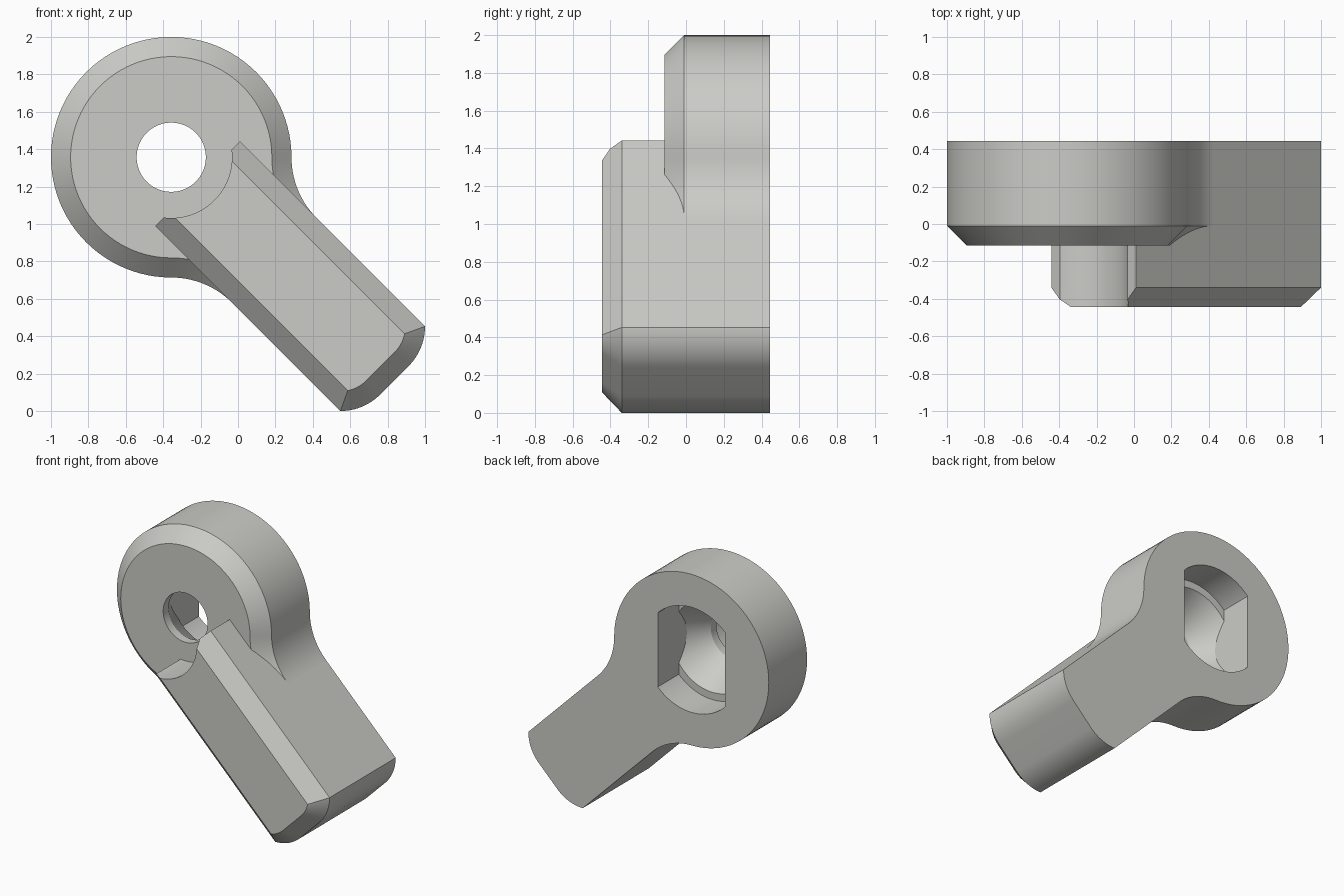
import bpy, bmesh, math

if "Cube" in bpy.data.objects:
    bpy.data.objects.remove(bpy.data.objects["Cube"])

CX, CZ = -0.357, 1.357           # centre of the round head
R, HW, T = 0.643, 0.32, 0.105    # head radius, handle half width, chamfer
FRONT, HEAD_FRONT, BACK = -0.445, -0.115, 0.445
S = math.sqrt(0.5)

grey = bpy.data.materials.new("warm_grey")
grey.diffuse_color = (0.60, 0.60, 0.57, 1)
grey.use_nodes = True
grey.node_tree.nodes["Principled BSDF"].inputs["Base Color"].default_value = grey.diffuse_color


def arc(cd, cn, r, a0, a1, steps):
    return [(cd + r * math.cos(math.radians(a0 + (a1 - a0) * i / steps)),
             cn + r * math.sin(math.radians(a0 + (a1 - a0) * i / steps)))
            for i in range(steps + 1)]


def loft(name, sections):
    """Skin matching outlines (along, across the handle) placed at depths y."""
    bm = bmesh.new()
    loops = [[bm.verts.new((CX + (d + n) * S, y, CZ + (n - d) * S)) for d, n in pts]
             for y, pts in sections]
    for a, b in zip(loops, loops[1:]):
        for i in range(len(a)):
            j = (i + 1) % len(a)
            bm.faces.new((a[i], a[j], b[j], b[i]))
    bm.faces.new(loops[0])
    bm.faces.new(loops[-1])
    bmesh.ops.recalc_face_normals(bm, faces=bm.faces)
    me = bpy.data.meshes.new(name)
    bm.to_mesh(me)
    bm.free()
    ob = bpy.data.objects.new(name, me)
    bpy.context.collection.objects.link(ob)
    me.materials.append(grey)
    return ob


def combine(ob, other, operation):
    """Apply a boolean and remove the helper object."""
    mod = ob.modifiers.new("combine", 'BOOLEAN')
    mod.operation, mod.solver, mod.object = operation, 'EXACT', other
    bpy.context.view_layer.objects.active = ob
    bpy.ops.object.modifier_apply(modifier=mod.name)
    bpy.data.objects.remove(other)


def circle(r):
    return arc(0, 0, r, 0, 360, 96)[:-1]


# Round head, flared into the handle with tangent fillets
FR = (R * S - HW) / (1 - S)
FC = (R + FR) * S


def head_outline(t):
    return (arc(0, 0, R - t, 45, 315, 72)
            + arc(FC, -FC, FR + t, 135, 90, 14)[1:]
            + arc(FC, FC, FR + t, 270, 225, 14)[:-1])


# Straight handle with two rounded end corners
START, SHOULDER, ER = 0.2, 1.599, 0.30
EC_D, EC_N = SHOULDER - ER * S, HW - ER * S


def handle_outline(t):
    a = math.degrees(math.asin((HW - t - EC_N) / (ER - t)))
    return ([(START, -HW + t)] + arc(EC_D, -EC_N, ER - t, -a, 0, 12)
            + arc(EC_D, EC_N, ER - t, 0, a, 12) + [(START, HW - t)])


head = loft("lever_knob", [(HEAD_FRONT, head_outline(T)),
                           (HEAD_FRONT + T, head_outline(0)),
                           (BACK, head_outline(0))])
handle = loft("handle", [(FRONT, handle_outline(T)),
                         (FRONT + T, handle_outline(0)),
                         (BACK, handle_outline(0))])

# Curved clearance at the inner end of the handle
combine(handle, loft("clearance", [(-1, circle(0.325)), (0.6, circle(0.325))]), 'DIFFERENCE')
combine(head, handle, 'UNION')

# Stepped, tapered socket with two flats and a round through hole
socket = loft("socket", [(0.6, circle(0.395)), (0.195, circle(0.395)),
                         (0.195, circle(0.34)), (-0.05, circle(0.185)),
                         (-0.3, circle(0.185))])
bpy.ops.mesh.primitive_cube_add(size=1, location=(CX, 0, CZ))
flats = bpy.context.object
flats.scale = (0.56, 3, 2)
bpy.context.view_layer.update()
combine(socket, flats, 'INTERSECT')
combine(head, socket, 'DIFFERENCE')

# Single material, smooth curves with crisp edges
head.data.materials.clear()
head.data.materials.append(grey)
for p in head.data.polygons:
    p.material_index = 0
bpy.ops.object.select_all(action='DESELECT')
head.select_set(True)
bpy.context.view_layer.objects.active = head
bpy.ops.object.shade_smooth_by_angle(angle=math.radians(22))
